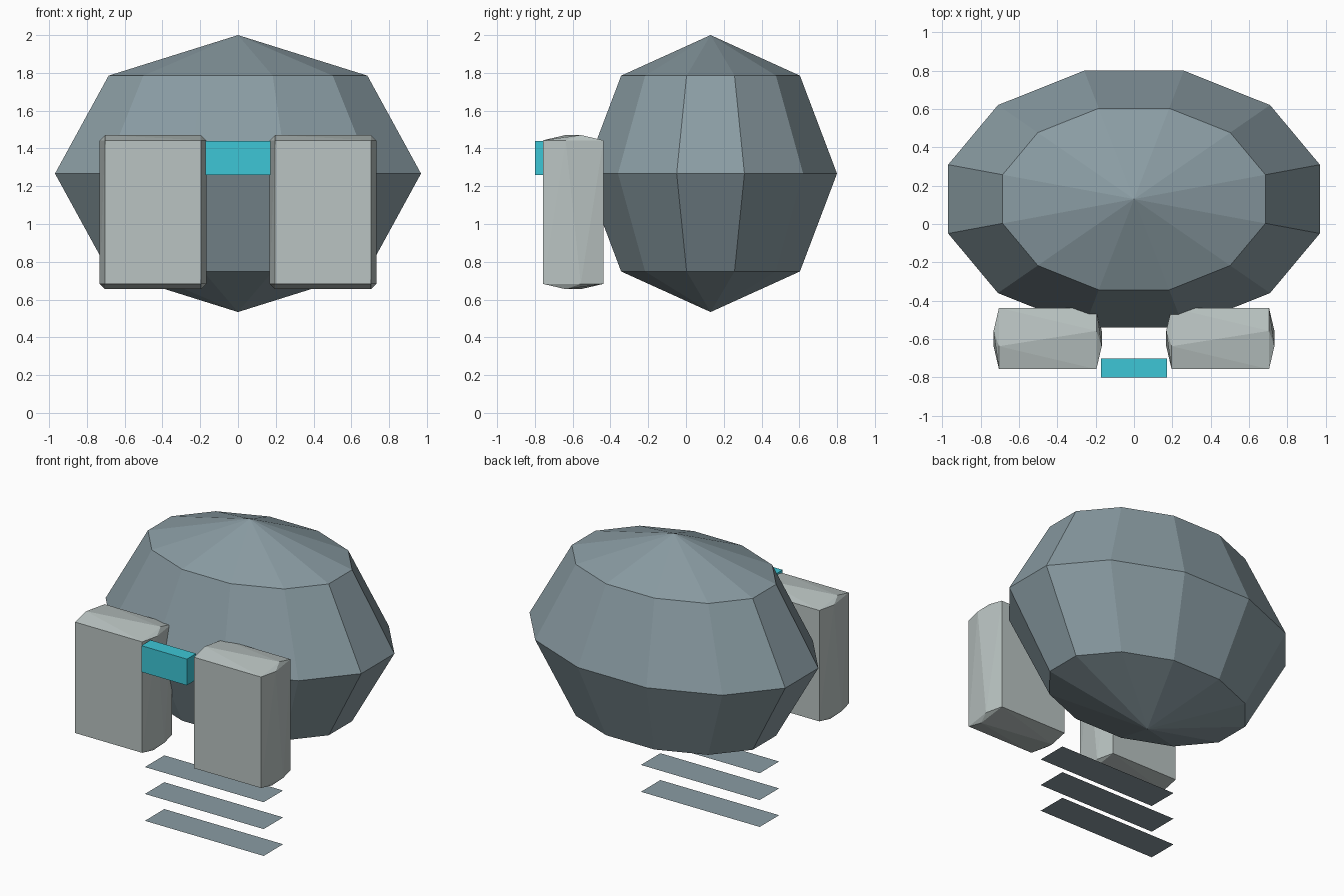
import bpy, bmesh, math
from mathutils import Matrix

if "Cube" in bpy.data.objects:
    bpy.data.objects.remove(bpy.data.objects["Cube"])


def material(name, rgb):
    # sRGB 0-255 to linear diffuse colour
    m = bpy.data.materials.new(name)
    lin = [((c / 255 + 0.055) / 1.055) ** 2.4 for c in rgb]
    m.diffuse_color = (*lin, 1)
    m.use_nodes = True
    m.node_tree.nodes["Principled BSDF"].inputs["Base Color"].default_value = m.diffuse_color
    return m


SLATE = material("slate_grey", (138, 156, 163))
PALE = material("pale_grey", (186, 196, 194))
CYAN = material("cyan", (61, 198, 214))


def make_object(name, bm, mat, location):
    mesh = bpy.data.meshes.new(name)
    bm.to_mesh(mesh)
    bm.free()
    mesh.materials.append(mat)
    ob = bpy.data.objects.new(name, mesh)
    ob.location = location
    bpy.context.collection.objects.link(ob)
    return ob


# Faceted main body: twelve-sided, four-band ellipsoid
bm = bmesh.new()
bmesh.ops.create_uvsphere(bm, u_segments=12, v_segments=4, radius=1)
bmesh.ops.transform(bm, verts=bm.verts, matrix=Matrix.Diagonal((1.003, 0.693, 0.733, 1))
                    @ Matrix.Rotation(math.radians(15), 4, 'Z'))
make_object("body", bm, SLATE, (0, 0.13, 1.267))


# Front pods: boxes whose four sides bulge along a twisted middle ring
def pod(name, x):
    w, h, d = 0.254, 0.38, 0.16       # half sizes of the front and back faces
    bulge, twist = 0.028, 0.04
    bm = bmesh.new()
    for sx in (-1, 1):
        for sz in (-1, 1):
            for sy in (-1, 1):
                bm.verts.new((sx * w, sy * d, sz * h))
            bm.verts.new((sx * w, sx * sz * twist, sz * (h + bulge)))
            bm.verts.new((sx * (w + bulge), -sx * sz * twist, sz * h))
    bmesh.ops.convex_hull(bm, input=bm.verts)
    bmesh.ops.recalc_face_normals(bm, faces=bm.faces)
    make_object(name, bm, PALE, (x, -0.597, 1.063))


pod("left_pod", -0.45)
pod("right_pod", 0.45)

# Bridge block between the pods
bm = bmesh.new()
bmesh.ops.create_cube(bm, size=1)
bmesh.ops.scale(bm, vec=(0.345, 0.1, 0.18), verts=bm.verts)
make_object("bridge", bm, CYAN, (0, -0.75, 1.35))

# Three thin floating slats beneath the body
for i in range(3):
    bm = bmesh.new()
    bmesh.ops.create_grid(bm, x_segments=1, y_segments=1, size=0.5)
    bmesh.ops.scale(bm, vec=(0.9, 0.21, 1), verts=bm.verts)
    make_object(f"slat_{i + 1}", bm, SLATE, (0, -0.26, 0.184 * i))
